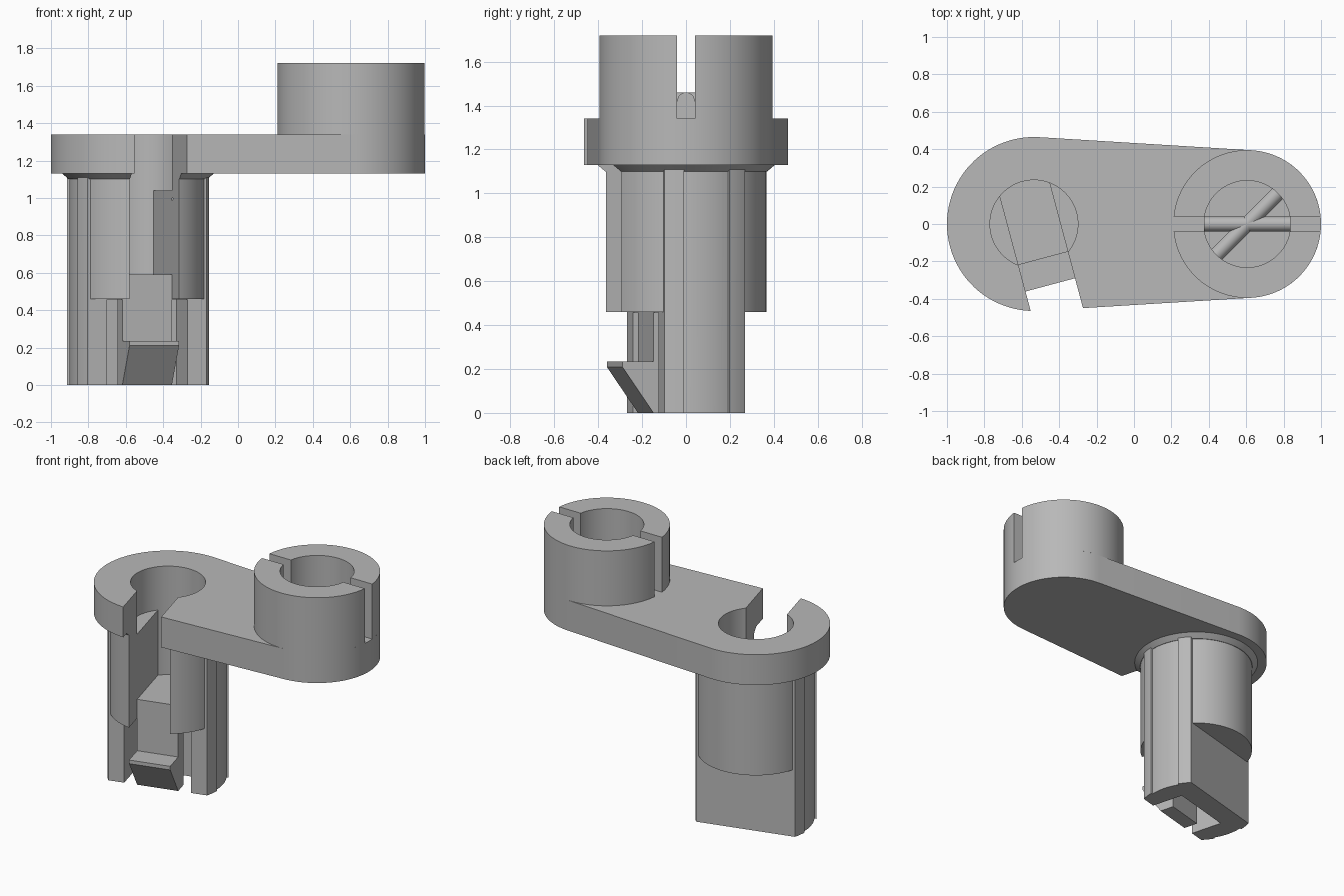
import bpy, bmesh
from math import radians, cos, sin, acos, degrees
from mathutils import Matrix

old = bpy.data.objects.get("Cube")
if old:
    bpy.data.objects.remove(old, do_unlink=True)

grey = bpy.data.materials.new("plain_grey")
grey.use_nodes = True
grey.diffuse_color = (0.48, 0.48, 0.48, 1)
grey.node_tree.nodes["Principled BSDF"].inputs["Base Color"].default_value = (0.48, 0.48, 0.48, 1)

ARM_LOW, ARM_TOP = 1.13, 1.34
BIG_R, SMALL_R = 0.465, 0.395
POST_X, SOCKET_X = -0.535, 0.605
POST_R, RIB_R, FLAT = 0.367, 0.38, 0.19
SLOT, BORE = 0.137, 0.235
POST = Matrix.Translation((POST_X, 0, 0)) @ Matrix.Rotation(radians(15), 4, 'Z')
SOCKET = Matrix.Translation((SOCKET_X, 0, 0))


def arc(r, a0, a1, n=24, cx=0):
    """Points on an arc, angles in degrees."""
    return [(cx + r * cos(radians(a0 + (a1 - a0) * i / n)),
             r * sin(radians(a0 + (a1 - a0) * i / n))) for i in range(n + 1)]


def circle(r, n=96):
    return arc(r, 0, 360, n)[:-1]


def box(x0, x1, y0, y1):
    return [(x0, y0), (x1, y0), (x1, y1), (x0, y1)]


def prism(name, pts, z0, z1, frame=Matrix(), grow=1.0):
    """Extrude an outline from z0 to z1, optionally scaling its top."""
    bm = bmesh.new()
    low = [bm.verts.new((x, y, z0)) for x, y in pts]
    top = [bm.verts.new((x * grow, y * grow, z1)) for x, y in pts]
    bm.faces.new(low)
    bm.faces.new(top)
    for i in range(len(pts)):
        j = (i + 1) % len(pts)
        bm.faces.new((low[i], low[j], top[j], top[i]))
    bmesh.ops.recalc_face_normals(bm, faces=bm.faces)
    bm.transform(frame)
    mesh = bpy.data.meshes.new(name)
    bm.to_mesh(mesh)
    bm.free()
    mesh.materials.append(grey)
    obj = bpy.data.objects.new(name, mesh)
    bpy.context.collection.objects.link(obj)
    return obj


def activate(obj):
    bpy.ops.object.select_all(action='DESELECT')
    obj.select_set(True)
    bpy.context.view_layer.objects.active = obj


def combine(obj, other, operation):
    mod = obj.modifiers.new("combine", 'BOOLEAN')
    mod.operation, mod.solver, mod.object = operation, 'EXACT', other
    activate(obj)
    bpy.ops.object.modifier_apply(modifier=mod.name)
    bpy.data.objects.remove(other, do_unlink=True)


# Tapered arm plate
tilt = degrees(acos((BIG_R - SMALL_R) / (SOCKET_X - POST_X)))
outline = arc(SMALL_R, -tilt, tilt, 48, SOCKET_X) + arc(BIG_R, tilt, 360 - tilt, 48, POST_X)
body = prism("arm_and_post", outline, ARM_LOW, ARM_TOP)

# Post: flat-sided core with four corner ribs, round drum and flared collar
corner = degrees(acos((RIB_R ** 2 - FLAT ** 2) ** 0.5 / RIB_R))
side = arc(RIB_R, -corner, -16.5, 6) + arc(POST_R, -16.5, 16.5, 12) + arc(RIB_R, 16.5, corner, 6)
core = side + [(-x, -y) for x, y in side]
for part in (prism("post_core", core, 0, 1.2, POST),
             prism("post_drum", circle(POST_R), 0.46, 1.18, POST),
             prism("collar", circle(0.37), 1.10, ARM_LOW + 0.003, POST, 1.105)):
    combine(body, part, 'UNION')

# Bore, side slot, slot front relief and the cavity behind the latch
half = degrees(acos(SLOT / BORE))
slot = arc(BORE, half, 180 - half, 20) + [(-SLOT, -0.7), (SLOT, -0.7)]
for part in (prism("bore_cutter", circle(BORE), 1.04, 1.5, POST),
             prism("slot_cutter", slot, 0.59, 1.5, POST),
             prism("relief_cutter", box(-SLOT, SLOT, -0.6, -FLAT), 0.4, 1.0, POST),
             prism("cavity_cutter", box(-0.223, 0.223, -0.25, 0.04), -0.1, 0.457, POST)):
    part.hide_render = True
    combine(body, part, 'DIFFERENCE')

# Hooked latch: side profile of depth and height, extruded across the slot
profile = [(0.09, 0), (FLAT, 0), (0.337, 0.21), (0.337, 0.235),
           (FLAT, 0.235), (FLAT, 0.457), (0.09, 0.457)]
sideways = Matrix(((0, 0, 1, 0), (-1, 0, 0, 0), (0, 1, 0, 0), (0, 0, 0, 1)))
latch = prism("latch", profile, -SLOT, SLOT, POST @ sideways)
parts = [body, latch]

# Socket: two half rings separated by a slot
GAP, INNER = 0.04, 0.232
a_out = 90 - degrees(acos(GAP / SMALL_R))
a_in = 90 - degrees(acos(GAP / INNER))
ring = arc(SMALL_R, a_out, 180 - a_out, 48) + arc(INNER, 180 - a_in, a_in, 48)
for name, turn in (("socket_back", 0), ("socket_front", 180)):
    spin = Matrix.Rotation(radians(turn), 4, 'Z')
    parts.append(prism(name, ring, ARM_TOP, 1.72, SOCKET @ spin))

# Round-topped crossed ridges on the socket floor
ridge = [(-GAP, ARM_TOP)] + [(GAP, ARM_TOP)] + [(x, y + 1.42) for x, y in arc(GAP, 0, 180, 16)]
lengthwise = Matrix(((0, 0, 1, 0), (1, 0, 0, 0), (0, 1, 0, 0), (0, 0, 0, 1)))
for name, turn in (("ridge_straight", 0), ("ridge_diagonal", 45)):
    spin = Matrix.Rotation(radians(turn), 4, 'Z')
    parts.append(prism(name, ridge, -INNER, INNER, SOCKET @ spin @ lengthwise))

for obj in parts:
    activate(obj)
    bpy.ops.object.shade_smooth_by_angle(angle=radians(20))
